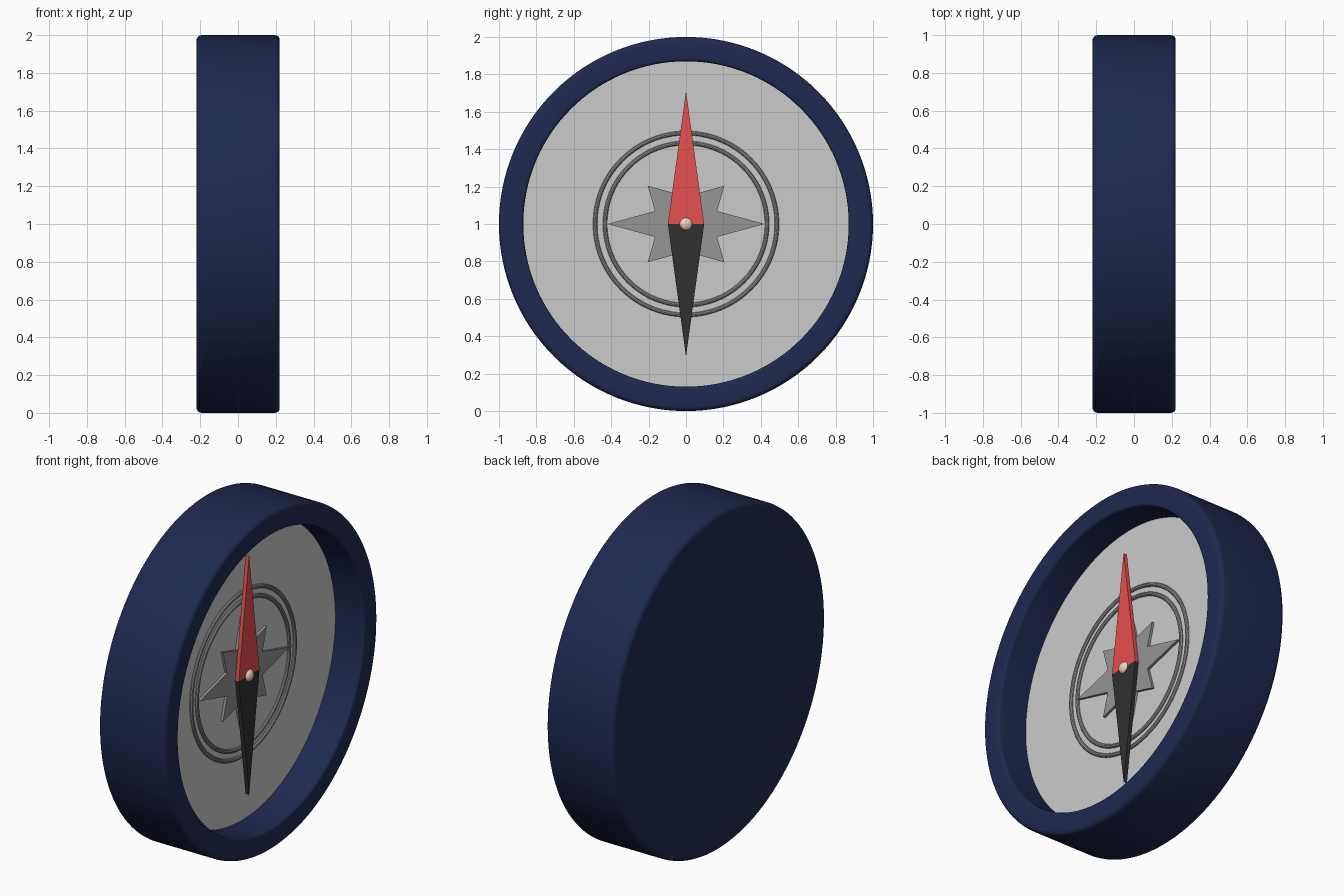
import bpy, bmesh, math
from math import sin, cos, pi

if "Cube" in bpy.data.objects:
    bpy.data.objects.remove(bpy.data.objects["Cube"])

CENTRE_Z = 1.0


def material(name, rgb):
    m = bpy.data.materials.new(name)
    m.diffuse_color = (*rgb, 1)
    m.use_nodes = True
    m.node_tree.nodes["Principled BSDF"].inputs["Base Color"].default_value = m.diffuse_color
    return m


NAVY = material("navy", (0.013, 0.022, 0.08))
RED = material("red", (0.8, 0.08, 0.08))
BLACK = material("black", (0.03, 0.03, 0.03))
DARK_GREY = material("dark_grey", (0.3, 0.3, 0.3))
BRASS = material("pale_brass", (0.85, 0.65, 0.5))


def finish(name, bm, mat, smooth=True):
    bmesh.ops.remove_doubles(bm, verts=bm.verts, dist=1e-5)
    bmesh.ops.recalc_face_normals(bm, faces=bm.faces)
    me = bpy.data.meshes.new(name)
    bm.to_mesh(me)
    bm.free()
    ob = bpy.data.objects.new(name, me)
    bpy.context.collection.objects.link(ob)
    ob.location.z = CENTRE_Z
    if mat:
        me.materials.append(mat)
    if smooth:
        bpy.ops.object.select_all(action='DESELECT')
        ob.select_set(True)
        bpy.context.view_layer.objects.active = ob
        bpy.ops.object.shade_smooth_by_angle(angle=math.radians(35))
    return ob


def lathe(name, profile, mat=None, steps=128, closed=False):
    """Spin (x, radius) points around the x axis."""
    bm = bmesh.new()
    vs = [bm.verts.new((x, 0, r)) for x, r in profile]
    pairs = list(zip(vs, vs[1:])) + ([(vs[-1], vs[0])] if closed else [])
    es = [bm.edges.new(p) for p in pairs]
    bmesh.ops.spin(bm, geom=vs + es, cent=(0, 0, 0), axis=(1, 0, 0),
                   angle=2 * pi, steps=steps)
    return finish(name, bm, mat)


def plate(name, outline, x0, x1, mat):
    """Flat (y, z) outline given thickness from x0 to x1."""
    bm = bmesh.new()
    face = bm.faces.new([bm.verts.new((x0, y, z)) for y, z in outline])
    new = bmesh.ops.extrude_face_region(bm, geom=[face], use_keep_orig=True)["geom"]
    bmesh.ops.translate(bm, vec=(x1 - x0, 0, 0),
                        verts=[g for g in new if isinstance(g, bmesh.types.BMVert)])
    return finish(name, bm, mat, smooth=False)


def corner(cx, cr, rad, start, end, n=5):
    """Rounded profile corner, angles in degrees from +x towards +radius."""
    return [(cx + rad * cos(math.radians(start + (end - start) * i / n)),
             cr + rad * sin(math.radians(start + (end - start) * i / n)))
            for i in range(n + 1)]


# Cup-shaped case with rounded rims
case_profile = [(-0.22, 0)]
case_profile += corner(-0.19, 0.97, 0.03, 180, 90)
case_profile += corner(0.195, 0.975, 0.025, 90, 0)
case_profile += corner(0.205, 0.885, 0.015, 0, -90)
case_profile += [(0.0, 0.87), (0.0, 0)]
lathe("case", case_profile, NAVY)

# Recessed dial
lathe("dial", [(0.0, 0), (0.0, 0.87), (0.03, 0.87), (0.03, 0)])

# Two raised dial rings
for name, radius in (("outer_ring", 0.486), ("inner_ring", 0.433)):
    ring = [(0.032 + 0.012 * cos(a), radius + 0.012 * sin(a))
            for a in (i * pi / 5 for i in range(10))]
    lathe(name, ring, DARK_GREY, closed=True)

# Eight-pointed star
star = []
for i in range(16):
    r = 0.18 if i % 2 else (0.29 if i % 4 else 0.42)
    star.append((r * cos(i * pi / 8), r * sin(i * pi / 8)))
plate("star", star, 0.028, 0.045, DARK_GREY)

# Two-coloured needle
for name, s, mat in (("north_needle", 1, RED), ("south_needle", -1, BLACK)):
    plate(name, [(-0.097, 0), (0.097, 0), (0, 0.71 * s)], 0.05, 0.073, mat)

# Domed pivot pin
lathe("pivot_pin", [(0.03, 0), (0.03, 0.034), (0.073, 0.034)]
      + [(0.073 + 0.022 * sin(a), 0.034 * cos(a))
         for a in (i * pi / 12 for i in range(1, 7))], BRASS, steps=32)
